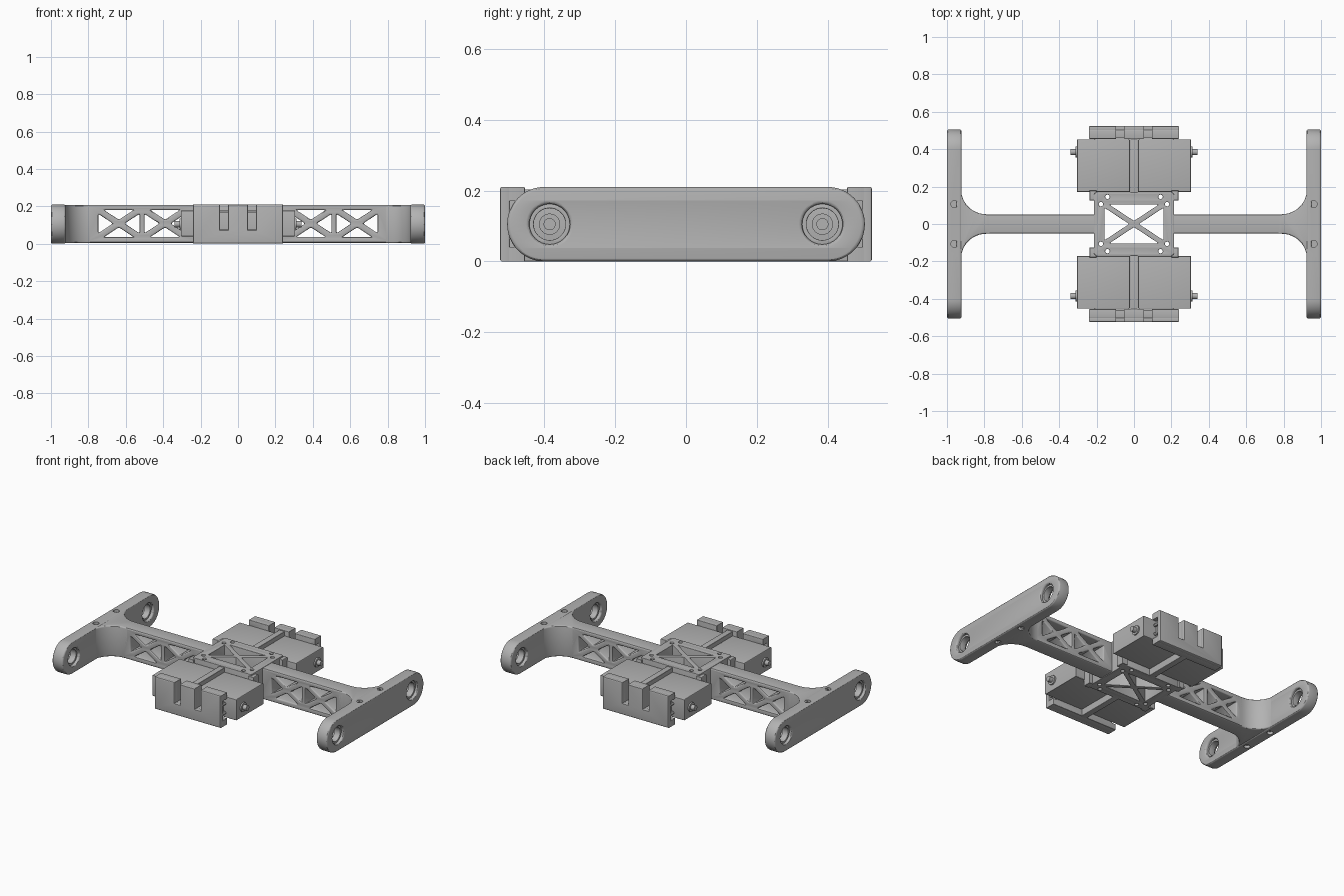
import bpy, bmesh
from math import sin, cos, pi, hypot
from mathutils import Matrix, Vector

cube = bpy.data.objects.get("Cube")
if cube:
    bpy.data.objects.remove(cube, do_unlink=True)

grey = bpy.data.materials.new("plain grey")
grey.use_nodes = True
GREY = (0.45, 0.45, 0.45, 1)
grey.diffuse_color = GREY
grey.node_tree.nodes["Principled BSDF"].inputs["Base Color"].default_value = GREY

# Profile planes: local x, local y and extrusion axis
XY = Matrix.Identity(4)
XZ = Matrix.Rotation(pi / 2, 4, "X")
YZ = Matrix(((0, 0, 1, 0), (1, 0, 0, 0), (0, 1, 0, 0), (0, 0, 0, 1)))
made = []


def finish(name, mesh, mirror=""):
    mesh.materials.clear()
    mesh.materials.append(grey)
    obj = bpy.data.objects.new(name, mesh)
    bpy.context.scene.collection.objects.link(obj)
    if mirror:
        mod = obj.modifiers.new("mirror", "MIRROR")
        mod.use_axis = ("x" in mirror, "y" in mirror, False)
        mod.use_mirror_merge = False
    made.append(obj)
    return obj


def plate(name, loops, low, high, plane, bevel=0.01, mirror=""):
    """Extrude a profile with holes between two levels, with rounded edges."""
    curve = bpy.data.curves.new(name, "CURVE")
    curve.dimensions = "2D"
    curve.fill_mode = "BOTH"
    curve.extrude = (high - low) / 2 - bevel
    curve.bevel_depth = bevel
    curve.bevel_resolution = 2
    curve.offset = -bevel
    for loop in loops:
        spline = curve.splines.new("POLY")
        spline.points.add(len(loop) - 1)
        for point, (u, v) in zip(spline.points, loop):
            point.co = (u, v, 0, 1)
        spline.use_cyclic_u = True
    temp = bpy.data.objects.new("temp", curve)
    bpy.context.scene.collection.objects.link(temp)
    graph = bpy.context.evaluated_depsgraph_get()
    mesh = bpy.data.meshes.new_from_object(temp.evaluated_get(graph))
    bpy.data.objects.remove(temp, do_unlink=True)
    bpy.data.curves.remove(curve)
    mesh.transform(Matrix.Translation((0, 0, (low + high) / 2)))
    mesh.transform(plane)
    bm = bmesh.new()
    bm.from_mesh(mesh)
    bmesh.ops.remove_doubles(bm, verts=bm.verts, dist=0.00005)
    bmesh.ops.recalc_face_normals(bm, faces=bm.faces)
    bm.to_mesh(mesh)
    bm.free()
    return finish(name, mesh, mirror)


def box(name, x, y, z, bevel=0.005, mirror=""):
    return plate(name, [rect(x[0], x[1], y[0], y[1])], z[0], z[1], XY, bevel, mirror)


def rod(name, radius, start, end, mirror="", sides=24):
    start, end = Vector(start), Vector(end)
    axis = end - start
    place = Matrix.Translation((start + end) / 2) @ axis.to_track_quat("Z", "Y").to_matrix().to_4x4()
    bm = bmesh.new()
    bmesh.ops.create_cone(bm, cap_ends=True, segments=sides, radius1=radius, radius2=radius,
                          depth=axis.length, matrix=place)
    mesh = bpy.data.meshes.new(name)
    bm.to_mesh(mesh)
    bm.free()
    return finish(name, mesh, mirror)


def rect(u0, u1, v0, v1):
    return [(u0, v0), (u1, v0), (u1, v1), (u0, v1)]


def circle(u, v, r, n=32):
    return [(u + r * cos(2 * pi * i / n), v + r * sin(2 * pi * i / n)) for i in range(n)]


def rounded(loop, r):
    out = []
    for i, p in enumerate(loop):
        p = Vector(p)
        a, b = [p + (Vector(q) - p).normalized() * r for q in (loop[i - 1], loop[(i + 1) % len(loop)])]
        out += [a, a * 0.25 + p * 0.5 + b * 0.25, b]
    return out


def cross_window(cu, cv, a, b, t, r):
    """Four rounded triangles that leave an X brace in a rectangle."""
    d = hypot(a, b) * t
    tris = []
    for s in (1, -1):
        tris.append([(-a + d / b, s * b), (a - d / b, s * b), (0, s * d / a)])
        tris.append([(s * a, -b + d / a), (s * a, b - d / a), (s * d / b, 0)])
    return [rounded([(cu + u, cv + v) for u, v in tri], r) for tri in tris]


# Trussed arms
windows = []
for cx in (0.39, 0.637):
    windows += cross_window(cx, 0.108, 0.11, 0.072, 0.017, 0.01)
plate("arm", [rect(0.19, 0.82, 0.004, 0.207)] + windows, -0.052, 0.052, XZ, 0.008, "x")

# Flared gussets between the arms and the end bars
flare = [(0.79 + 0.135 * sin(k), 0.187 - 0.135 * cos(k)) for k in [i * pi / 24 for i in range(13)]]
half = [(0.77, 0.052)] + flare + [(0.95, 0.187)]
plate("gusset", [half + [(x, -y) for x, y in reversed(half)]], 0.004, 0.207, XY, 0.008, "x")

# End bars with rounded ends and bearing holes
bar_y, mid, radius = 0.4, 0.105, 0.105
stadium = []
for side in (1, -1):
    for i in range(25):
        k = -pi / 2 + pi * i / 24
        stadium.append((side * (bar_y + radius * cos(k)), mid + side * radius * sin(k)))
shaft_y = 0.385
holes = [circle(s * shaft_y, mid, 0.057) for s in (1, -1)]
bar = plate("end_bar", [stadium] + holes, 0.922, 1.0, YZ, 0.01, "x")

# Countersunk screw holes in the end bars, top and bottom
for s in (1, -1):
    for z in (0, 0.21):
        cutter = rod("screw_hole_cutter", 0.019, (0.96, s * 0.106, z - 0.02), (0.96, s * 0.106, z + 0.02))
        made.remove(cutter)
        cutter.hide_render = True
        cutter.hide_viewport = True
        cut = bar.modifiers.new("screw hole", "BOOLEAN")
        cut.object = cutter
        cut.solver = "EXACT"
        bar.modifiers.move(len(bar.modifiers) - 1, 0)
for z in (0.012, 0.183):
    rod("bar_screw", 0.011, (0.96, 0.106, z), (0.96, 0.106, z + 0.015), "xy", 16)

# Bearing lips inside the bar holes
plate("bearing_lip", [circle(shaft_y, mid, 0.059), circle(shaft_y, mid, 0.045)],
      0.94, 0.982, YZ, 0.002, "xy")

# Central hub with braced opening and mounting holes
mounts = []
for sx in (1, -1):
    for sy in (1, -1):
        mounts += [circle(sx * 0.177, sy * 0.106, 0.012, 16), circle(sx * 0.142, sy * 0.145, 0.012, 16)]
plate("hub", [rounded(rect(-0.214, 0.214, -0.168, 0.168), 0.012)]
      + cross_window(0, 0, 0.157, 0.103, 0.014, 0.006) + mounts, 0.0, 0.21, XY, 0.003)
box("hub_corner_tab", (0.2, 0.237), (0.125, 0.178), (0.0, 0.2), 0.004, "xy")

# Webs that carry the motors
box("motor_web", (-0.02, 0.02), (0.16, 0.47), (0.0, 0.203), 0.003, "y")

# Motors with output shafts
box("motor", (0.022, 0.305), (0.172, 0.453), (0.04, 0.178), 0.004, "xy")
box("motor_ear", (0.03, 0.21), (0.44, 0.462), (0.045, 0.17), 0.002, "xy")
rod("shaft_collar", 0.03, (0.3, shaft_y, mid), (0.314, shaft_y, mid), "xy")
rod("output_shaft", 0.017, (0.3, shaft_y, mid), (0.34, shaft_y, mid), "xy")


# Slotted end caps, with side recesses behind the face
def comb(side):
    right = [(0.24, 0.0)] + side + [(0.24, 0.21), (0.095, 0.21), (0.095, 0.075), (0.053, 0.075), (0.053, 0.21)]
    return right + [(-x, z) for x, z in reversed(right)]


recess = [(0.24, 0.04), (0.212, 0.04), (0.212, 0.17), (0.24, 0.17)]
plate("cap_face", [comb([])], -0.525, -0.497, XZ, 0.006, "y")
plate("cap_body", [comb(recess)], -0.503, -0.455, XZ, 0.003, "y")
for z in (0.075, 0.135):
    rod("cap_screw", 0.01, (0.226, 0.462, z), (0.226, 0.5, z), "xy", 12)

# Smooth the rounded surfaces, keeping edges sharp
bpy.ops.object.select_all(action="DESELECT")
for obj in made:
    obj.select_set(True)
bpy.context.view_layer.objects.active = made[0]
bpy.ops.object.shade_smooth_by_angle(angle=pi / 6)
